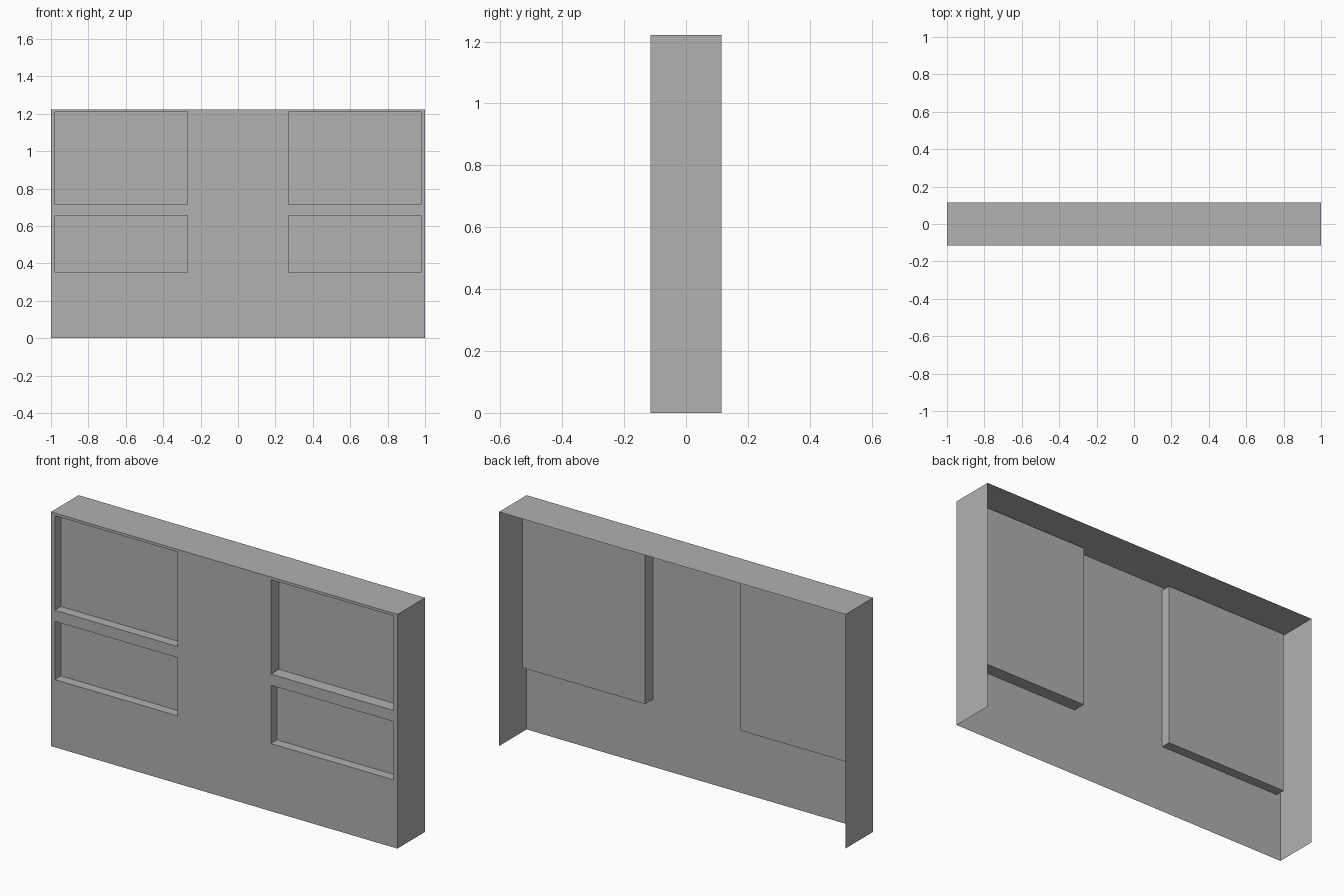
import bpy, bmesh

if "Cube" in bpy.data.objects:
    bpy.data.objects.remove(bpy.data.objects["Cube"])

HX, HY, H = 1.0, 0.114, 1.222                  # half width, half depth, height
X0, X1 = 0.27, 0.978                           # window sides
Z0, Z1, Z2, Z3 = 0.353, 0.657, 0.715, 1.208    # lower and upper window limits
SHALLOW, DEEP = 0.05, 0.066                    # recess depths

# Dark grey for every part
grey = bpy.data.materials.new("dark_grey")
grey.diffuse_color = (0.44, 0.44, 0.44, 1)
grey.use_nodes = True
grey.node_tree.nodes["Principled BSDF"].inputs["Base Color"].default_value = grey.diffuse_color


def finish(name, bm):
    bmesh.ops.remove_doubles(bm, verts=bm.verts, dist=0.0001)
    mesh = bpy.data.meshes.new(name)
    bm.to_mesh(mesh)
    bm.free()
    mesh.materials.append(grey)
    obj = bpy.data.objects.new(name, mesh)
    bpy.context.collection.objects.link(obj)
    return obj


def quad(bm, *pts):
    bm.faces.new([bm.verts.new(p) for p in pts])


def upright(bm, x0, x1, z0, z1, y):
    """Wall facing the front."""
    quad(bm, (x0, y, z0), (x1, y, z0), (x1, y, z1), (x0, y, z1))


def level(bm, x0, x1, y0, y1, z, up=True):
    """Horizontal sheet."""
    pts = [(x0, y0, z), (x1, y0, z), (x1, y1, z), (x0, y1, z)]
    quad(bm, *(pts if up else pts[::-1]))


def side(bm, x, y0, y1, z0, z1, right=True):
    """Sheet facing right or left."""
    pts = [(x, y0, z0), (x, y1, z0), (x, y1, z1), (x, y0, z1)]
    quad(bm, *(pts if right else pts[::-1]))


# Front panel: a grid of cells with the four windows left open
bm = bmesh.new()
xs = [-HX, -X1, -X0, X0, X1, HX]
zs = [0, Z0, Z1, Z2, Z3, H]
for i in range(5):
    for j in range(5):
        if not (i in (1, 3) and j in (1, 3)):
            upright(bm, xs[i], xs[i + 1], zs[j], zs[j + 1], -HY)
finish("front_panel", bm)

# Side walls and top: the back and underside stay open
bm = bmesh.new()
side(bm, HX, -HY, HY, 0, H)
side(bm, -HX, -HY, HY, 0, H, right=False)
level(bm, -HX, HX, -HY, HY, H)
finish("side_and_top_walls", bm)


def pocket(name, x0, x1, depth):
    """Recess behind one pair of windows, with the crossbar ledges."""
    bm = bmesh.new()
    back = -HY + depth
    upright(bm, x0, x1, Z0, Z3, back)
    side(bm, x0, -HY, back, Z0, Z3)
    side(bm, x1, -HY, back, Z0, Z3, right=False)
    for z, up in ((Z0, True), (Z1, False), (Z2, True), (Z3, False)):
        level(bm, x0, x1, -HY, back, z, up)
    finish(name, bm)


pocket("left_window_pocket", -X1, -X0, SHALLOW)
pocket("right_window_pocket", X0, X1, DEEP)

# Shallower pane inside the lower right window
bm = bmesh.new()
upright(bm, X0, X1, Z0, Z1, -HY + SHALLOW)
finish("lower_right_pane", bm)
